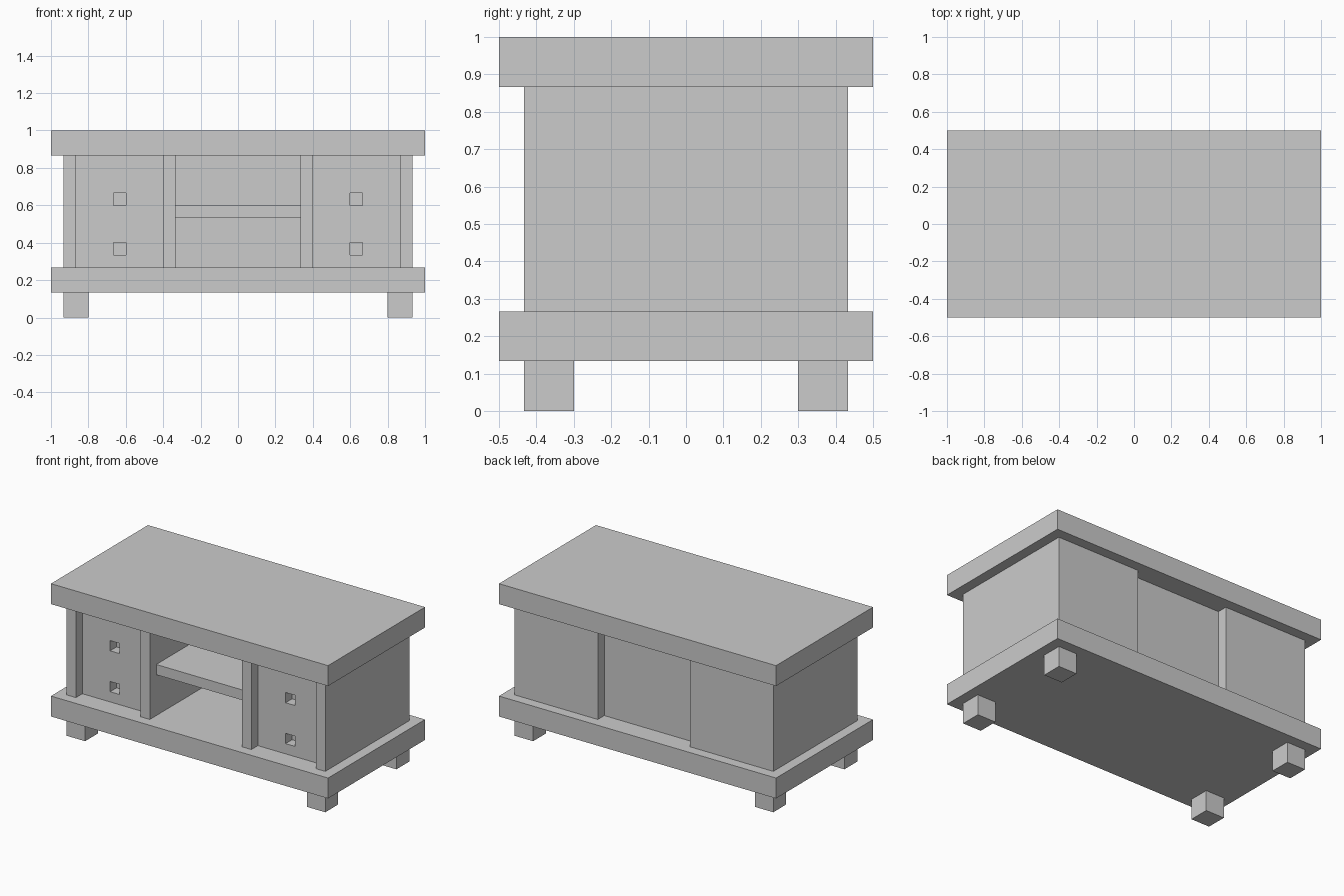
import bpy
import bmesh

if "Cube" in bpy.data.objects:
    bpy.data.objects.remove(bpy.data.objects["Cube"])

U = 1 / 15  # design module: every size is a whole number of these


def make_prism(name, prisms, mirror=""):
    """Object made of (outline, z0, z1) prisms in modules, mirrored across the named axes."""
    bm = bmesh.new()
    for outline, z0, z1 in prisms:
        face = bm.faces.new([bm.verts.new((x * U, y * U, z0 * U)) for x, y in outline])
        ext = bmesh.ops.extrude_face_region(bm, geom=[face], use_keep_orig=True)
        top = [v for v in ext["geom"] if isinstance(v, bmesh.types.BMVert)]
        bmesh.ops.translate(bm, verts=top, vec=(0, 0, (z1 - z0) * U))
    bmesh.ops.recalc_face_normals(bm, faces=bm.faces)
    mesh = bpy.data.meshes.new(name)
    bm.to_mesh(mesh)
    bm.free()
    obj = bpy.data.objects.new(name, mesh)
    bpy.context.collection.objects.link(obj)
    if mirror:
        add_mirror(obj, mirror)
    return obj


def add_mirror(obj, axes):
    mod = obj.modifiers.new("mirror", "MIRROR")
    mod.use_axis = ["x" in axes, "y" in axes, False]
    mod.use_mirror_merge = False


def rect(x0, x1, y0, y1):
    return [(x0, y0), (x1, y0), (x1, y1), (x0, y1)]


# Tabletop, base slab and four feet
make_prism("tabletop", [(rect(-15, 15, -7.5, 7.5), 13, 15)])
make_prism("base", [(rect(-15, 15, -7.5, 7.5), 2, 4)])
make_prism("feet", [(rect(12, 14, 4.5, 6.5), 0, 2)], "xy")

# Centre shelf and recessed back panel
make_prism("shelf", [(rect(-5, 5, -5.5, 4.5), 8, 9)])
make_prism("back_panel", [(rect(-5, 5, 4.5, 5.5), 4, 13)])

# Side cabinets: posts stand one module proud of the drawer fronts
cabinet = make_prism("side_cabinets", [([
    (5, -6.5), (6, -6.5), (6, -5.5), (13, -5.5),
    (13, -6.5), (14, -6.5), (14, 6.5), (5, 6.5)], 4, 13)])

# Square finger holes, two per cabinet
cutter = make_prism("finger_hole_cutter", [
    (rect(9, 10, -6, -4.5), z, z + 1) for z in (5, 9)])
cutter.hide_render = True
cutter.hide_set(True)
cut = cabinet.modifiers.new("finger_holes", "BOOLEAN")
cut.operation = "DIFFERENCE"
cut.solver = "EXACT"
cut.object = cutter
add_mirror(cabinet, "x")
